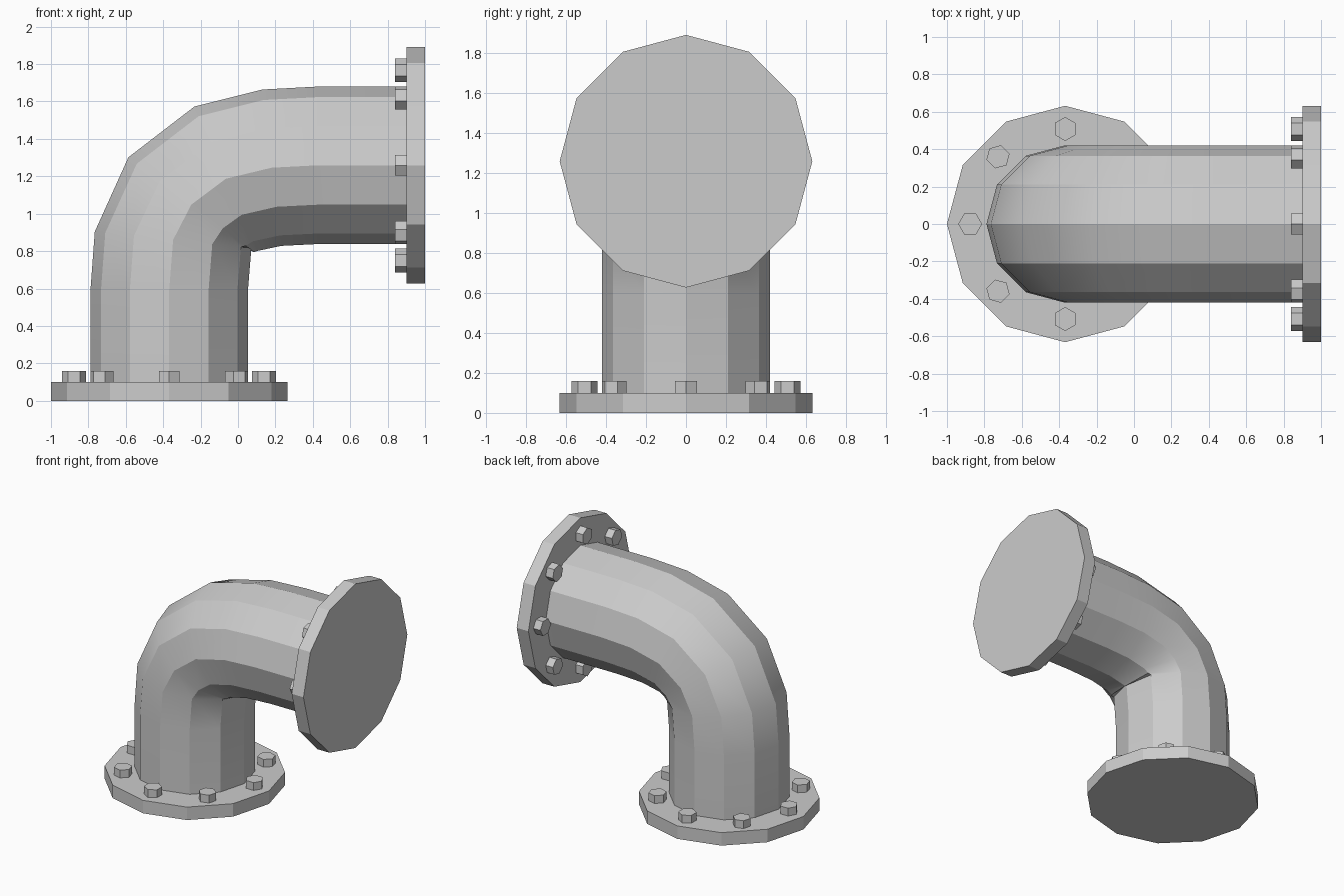
import bpy, bmesh
from math import sin, cos, pi, radians
from mathutils import Matrix, Vector

if "Cube" in bpy.data.objects:
    bpy.data.objects.remove(bpy.data.objects["Cube"])

PIPE_R, FLANGE_R, BOLT_RING, BOLT_R = 0.421, 0.632, 0.508, 0.064


def finish(bm, name):
    bmesh.ops.recalc_face_normals(bm, faces=bm.faces)
    me = bpy.data.meshes.new(name)
    bm.to_mesh(me)
    bm.free()
    ob = bpy.data.objects.new(name, me)
    bpy.context.collection.objects.link(ob)
    return ob


def prism(name, sides, r, z0, z1, mat):
    """Closed prism along local z, first corner on local +x."""
    bm = bmesh.new()
    rings = [[bm.verts.new(mat @ Vector((r * cos(2 * pi * i / sides), r * sin(2 * pi * i / sides), z)))
              for i in range(sides)] for z in (z0, z1)]
    for ring in rings:
        bm.faces.new(ring)
    for i in range(sides):
        j = (i + 1) % sides
        bm.faces.new((rings[0][i], rings[0][j], rings[1][j], rings[1][i]))
    return finish(bm, name)


def flange(name, mat):
    # twelve-sided plate with eight hex bolts on its inner face
    prism(name + "_flange", 12, FLANGE_R, 0, 0.1, mat)
    for k in range(8):
        m = mat @ Matrix.Rotation(k * pi / 4, 4, 'Z') @ Matrix.Translation((BOLT_RING, 0, 0))
        prism(f"{name}_bolt_{k + 1}", 6, BOLT_R, 0.1, 0.16, m)


flange("base", Matrix.Translation((-0.368, 0, 0)))
flange("outlet", Matrix.Translation((1, 0, 1.259)) @ Matrix.Rotation(-pi / 2, 4, 'Y'))

# Pipe elbow: x, z and turn angle of each section
path = [(-0.368, 0.1, 0), (-0.368, 0.59, 0), (-0.347, 0.86, 6), (-0.25, 1.048, 37),
        (-0.065, 1.187, 66.5), (0.18, 1.246, 83), (0.43, 1.259, 90), (0.9, 1.259, 90)]
bm = bmesh.new()
rings = []
for x, z, deg in path:
    a = radians(deg)
    n = Vector((-cos(a), 0, sin(a)))
    rings.append([bm.verts.new(Vector((x, 0, z)) + PIPE_R * (cos(i * pi / 6) * n + Vector((0, sin(i * pi / 6), 0))))
                  for i in range(12)])
for lo, hi in zip(rings, rings[1:]):
    for i in range(12):
        j = (i + 1) % 12
        bm.faces.new((lo[i], lo[j], hi[j], hi[i]))
pipe = finish(bm, "pipe_elbow")

# Smooth along the bend, crisp between the twelve sides
bpy.context.view_layer.objects.active = pipe
pipe.select_set(True)
bpy.ops.object.shade_smooth_by_angle(angle=radians(28))
